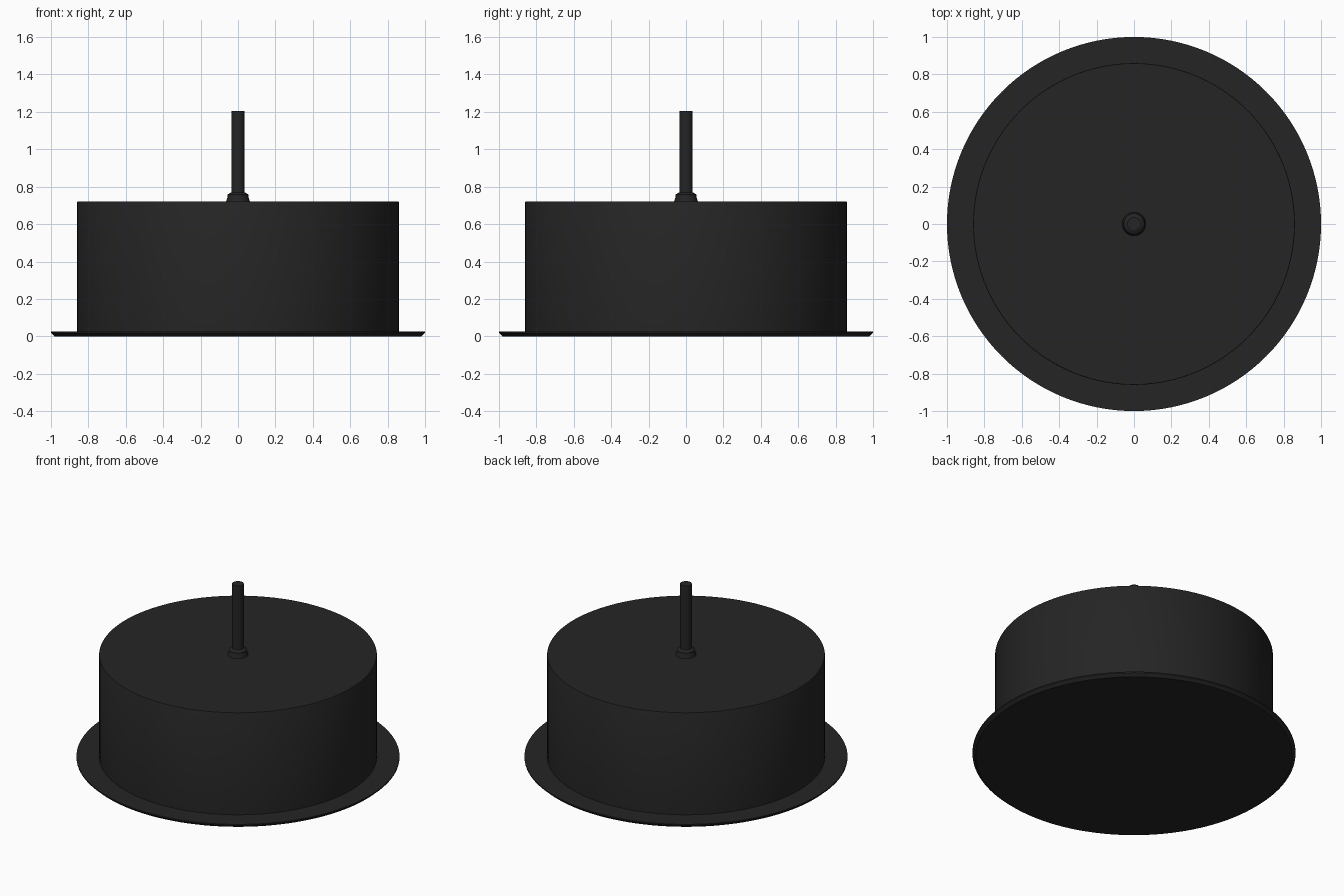
import bpy
import bmesh
import math

old = bpy.data.objects.get("Cube")
if old:
    bpy.data.objects.remove(old, do_unlink=True)

black = bpy.data.materials.new("matte_black")
black.use_nodes = True
colour = (0.018, 0.018, 0.018, 1)
black.diffuse_color = colour
black.node_tree.nodes["Principled BSDF"].inputs["Base Color"].default_value = colour


def lathe(name, profile, sides):
    """Closed solid turned about z from (radius, height) points, bottom to top."""
    bm = bmesh.new()
    rings = []
    for r, z in profile:
        angles = [2 * math.pi * i / sides for i in range(sides)]
        rings.append([bm.verts.new((r * math.cos(a), r * math.sin(a), z)) for a in angles])
    for low, high in zip(rings, rings[1:]):
        for i in range(sides):
            j = (i + 1) % sides
            bm.faces.new((low[i], low[j], high[j], high[i]))
    bm.faces.new(rings[0][::-1])
    bm.faces.new(rings[-1])
    mesh = bpy.data.meshes.new(name)
    bm.to_mesh(mesh)
    bm.free()
    mesh.materials.append(black)
    obj = bpy.data.objects.new(name, mesh)
    bpy.context.collection.objects.link(obj)
    bpy.ops.object.select_all(action="DESELECT")
    obj.select_set(True)
    bpy.context.view_layer.objects.active = obj
    bpy.ops.object.shade_smooth_by_angle(angle=math.radians(30))
    return obj


# Thin rim plate, bevelled underneath
lathe("base_flange", [(0.98, 0), (1, 0.018), (1, 0.026)], 128)

# Drum housing
lathe("drum_body", [(0.86, 0.02), (0.86, 0.718), (0.858, 0.722)], 128)

# Collar where the cable enters the drum
lathe("cable_collar", [(0.064, 0.72), (0.056, 0.745), (0.056, 0.757), (0.04, 0.768)], 32)

# Upright cable
lathe("cable", [(0.036, 0.72), (0.036, 1.205)], 24)
